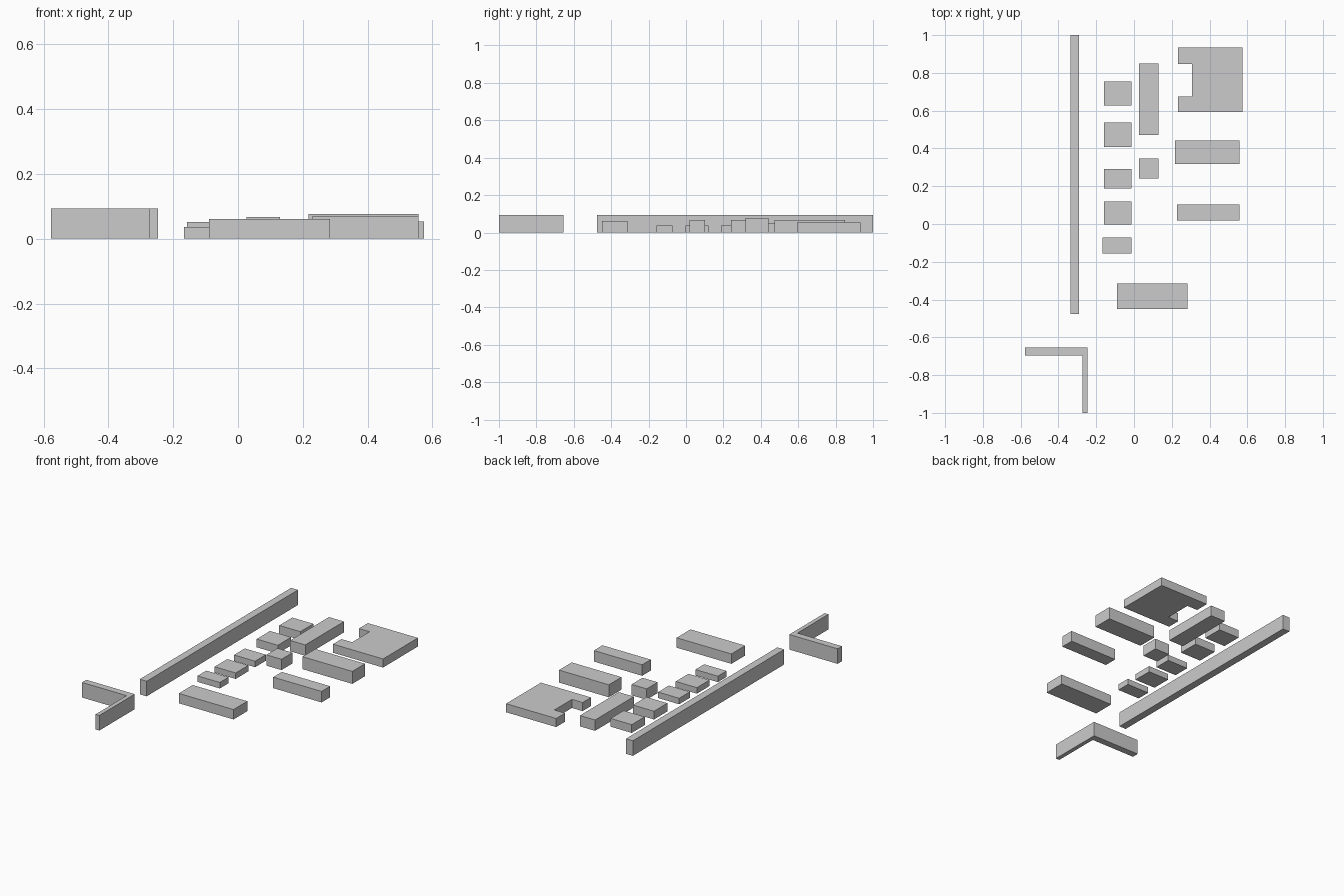
import bpy, bmesh

if "Cube" in bpy.data.objects:
    bpy.data.objects.remove(bpy.data.objects["Cube"])


def extrude_plan(name, points, height):
    """Flat-faced block from a ground plan outline."""
    bm = bmesh.new()
    face = bm.faces.new([bm.verts.new((x, y, 0)) for x, y in points])
    top = bmesh.ops.extrude_face_region(bm, geom=[face], use_keep_orig=True)["geom"]
    bmesh.ops.translate(bm, vec=(0, 0, height),
                        verts=[v for v in top if isinstance(v, bmesh.types.BMVert)])
    bmesh.ops.recalc_face_normals(bm, faces=bm.faces)
    mesh = bpy.data.meshes.new(name)
    bm.to_mesh(mesh)
    bm.free()
    obj = bpy.data.objects.new(name, mesh)
    bpy.context.collection.objects.link(obj)
    return obj


def block(name, x0, x1, y0, y1, height):
    return extrude_plan(name, [(x0, y0), (x1, y0), (x1, y1), (x0, y1)], height)


# Long building and L-shaped corner building
block("long_building", -0.337, -0.29, -0.477, 1.0, 0.093)
extrude_plan("corner_building", [(-0.577, -0.697), (-0.273, -0.697), (-0.273, -1.0),
                                 (-0.247, -1.0), (-0.247, -0.655), (-0.577, -0.655)], 0.093)

# Row of small houses: left edge, y range, height
houses = [(-0.158, 0.628, 0.755, 0.051), (-0.158, 0.408, 0.538, 0.051),
          (-0.158, 0.187, 0.292, 0.037), (-0.158, -0.003, 0.12, 0.037),
          (-0.167, -0.157, -0.072, 0.037)]
for i, (x0, y0, y1, h) in enumerate(houses, 1):
    block(f"small_house_{i}", x0, -0.014, y0, y1, h)

# Middle column
block("middle_long_block", 0.026, 0.129, 0.472, 0.85, 0.067)
block("middle_short_block", 0.026, 0.129, 0.24, 0.347, 0.067)

# Right column and front block
block("right_rear_block", 0.218, 0.558, 0.318, 0.442, 0.077)
block("right_front_block", 0.228, 0.558, 0.018, 0.102, 0.068)
block("front_block", -0.09, 0.284, -0.449, -0.314, 0.061)

# Courtyard building with an open notch on its left side
extrude_plan("courtyard_building", [(0.233, 0.594), (0.575, 0.594), (0.575, 0.934),
                                    (0.233, 0.934), (0.233, 0.847), (0.306, 0.847),
                                    (0.306, 0.676), (0.233, 0.676)], 0.053)
